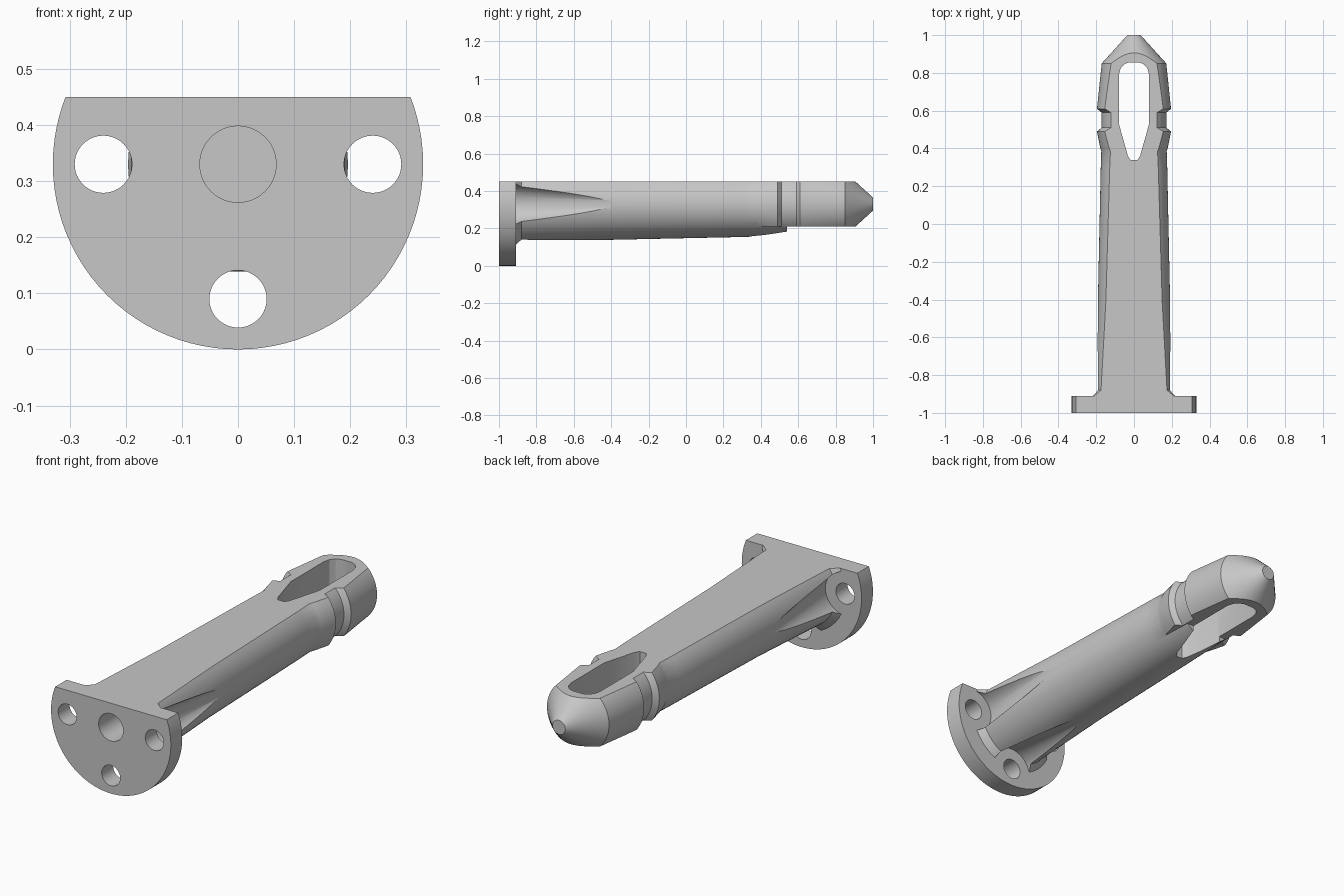
import bpy, bmesh, math
from mathutils import Matrix

cube = bpy.data.objects.get("Cube")
if cube:
    bpy.data.objects.remove(cube, do_unlink=True)

AXIS_Z = 0.33      # height of the pin's long axis
TOP_Z = 0.45       # shared flat on top
SEGMENTS = 64

grey = bpy.data.materials.new("plain grey")
grey.use_nodes = True
colour = (0.57, 0.57, 0.57, 1)
grey.diffuse_color = colour
grey.node_tree.nodes["Principled BSDF"].inputs["Base Color"].default_value = colour


def make_object(name, bm):
    bmesh.ops.recalc_face_normals(bm, faces=bm.faces)
    mesh = bpy.data.meshes.new(name)
    bm.to_mesh(mesh)
    bm.free()
    mesh.materials.append(grey)
    obj = bpy.data.objects.new(name, mesh)
    bpy.context.collection.objects.link(obj)
    return obj


def loft(name, loops):
    """Closed solid through a list of equal-length point loops."""
    bm = bmesh.new()
    rings = [[bm.verts.new(p) for p in loop] for loop in loops]
    for a, b in zip(rings, rings[1:]):
        for i in range(len(a)):
            j = (i + 1) % len(a)
            bm.faces.new((a[i], a[j], b[j], b[i]))
    bm.faces.new(rings[0])
    bm.faces.new(rings[-1])
    return make_object(name, bm)


def turned(name, profile, x=0, z=AXIS_Z, segments=SEGMENTS):
    """Solid of revolution along y from (y, radius) pairs."""
    angles = [2 * math.pi * i / segments for i in range(segments)]
    return loft(name, [[(x + r * math.cos(a), y, z + r * math.sin(a)) for a in angles] for y, r in profile])


def block(name, size, centre):
    bm = bmesh.new()
    bmesh.ops.create_cube(bm, size=1, matrix=Matrix.Translation(centre) @ Matrix.Diagonal((*size, 1)))
    return make_object(name, bm)


def combine(target, tool, operation):
    """Apply a boolean, then discard the tool."""
    tool.hide_render = True
    mod = target.modifiers.new("boolean", 'BOOLEAN')
    mod.operation = operation
    mod.solver = 'MANIFOLD'
    mod.object = tool
    bpy.ops.object.select_all(action='DESELECT')
    bpy.context.view_layer.objects.active = target
    target.select_set(True)
    bpy.ops.object.modifier_apply(modifier=mod.name)
    bpy.data.objects.remove(tool, do_unlink=True)


# Tapered shaft with a chamfered foot buried in the flange
pin = turned("flanged_pin", [(-0.94, 0.274), (-0.88, 0.212), (-0.4, 0.191), (0.3, 0.176), (0.54, 0.168)])

# Flared snap head with a ring groove and conical tip, flat underneath
head = turned("snap_head", [(0.36, 0.165), (0.40, 0.178), (0.49, 0.196), (0.51, 0.171), (0.59, 0.171),
                            (0.61, 0.196), (0.85, 0.171), (1.0, 0.035)])
combine(head, block("underside_cutter", (1, 1, 0.4), (0, 0.7, 0.01)), 'DIFFERENCE')
combine(pin, head, 'UNION')

# Tapering reliefs that clear the screw holes
holes = [(-0.24, 0.33), (0.24, 0.33), (0, 0.09)]
for x, z in holes:
    combine(pin, turned("relief_cutter", [(-0.98, 0.117), (-0.38, 0.047)], x, z), 'DIFFERENCE')

# Round flange with three through holes
flange = turned("flange", [(-1, 0.33), (-0.91, 0.33)], segments=96)
for x, z in holes:
    combine(flange, turned("hole_cutter", [(-1.1, 0.051), (-0.8, 0.051)], x, z, 48), 'DIFFERENCE')
combine(pin, flange, 'UNION')

# Blind bore in the front and one flat along the top
combine(pin, turned("bore_cutter", [(-1.1, 0.068), (-0.45, 0.068)], segments=48), 'DIFFERENCE')
combine(pin, block("top_cutter", (1, 3, 0.4), (0, 0, TOP_Z + 0.2)), 'DIFFERENCE')

# Vertical slot that splits the head into two prongs
half = [(0.018, 0.338), (0.032, 0.36), (0.08, 0.53), (0.08, 0.79), (0.072, 0.822), (0.054, 0.844), (0.03, 0.855)]
outline = half + [(-x, y) for x, y in reversed(half)]
combine(pin, loft("slot_cutter", [[(x, y, z) for x, y in outline] for z in (-0.1, 0.7)]), 'DIFFERENCE')

bpy.ops.object.shade_smooth_by_angle(angle=math.radians(25))
